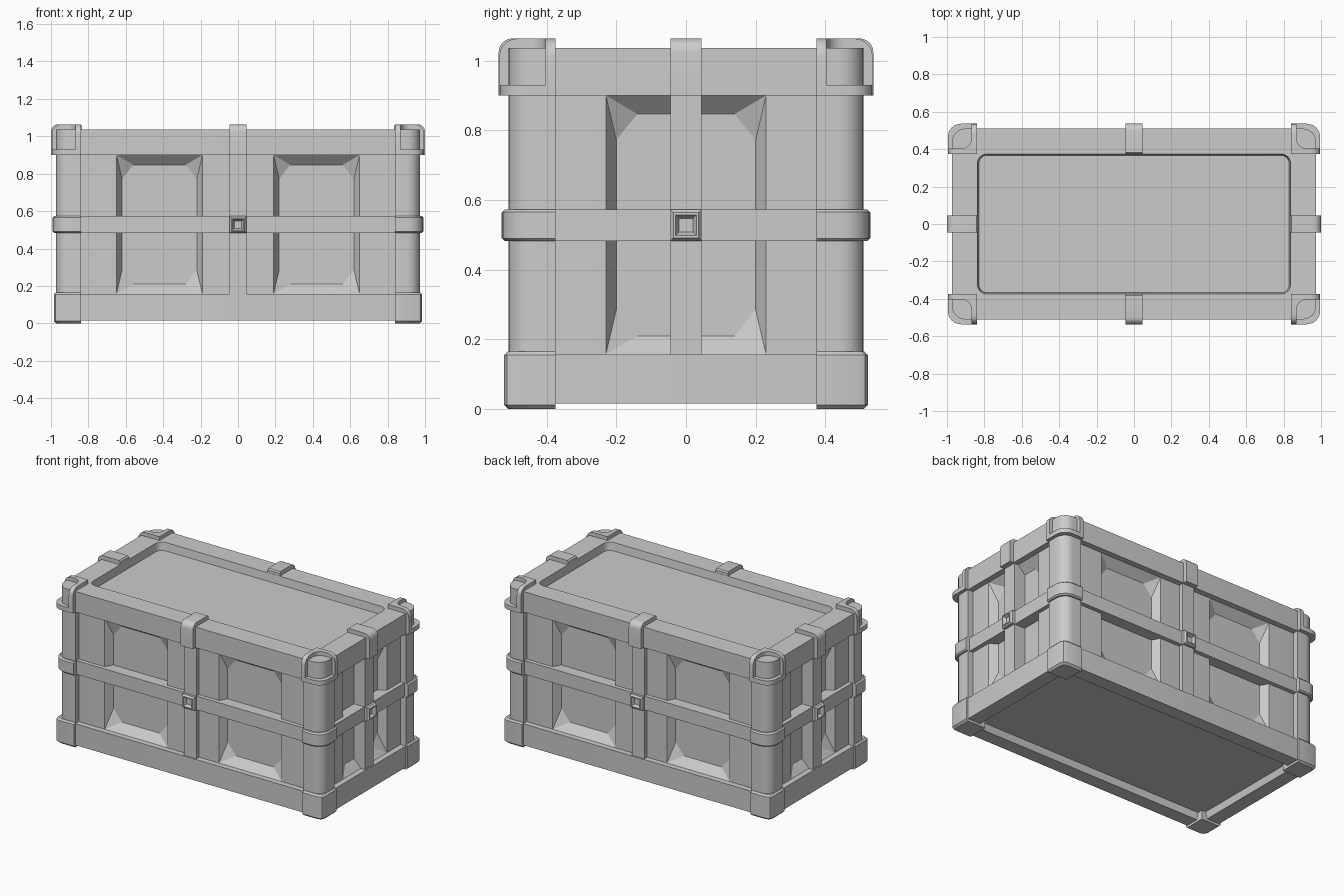
import bpy, bmesh
from math import sin, cos, pi, radians

if "Cube" in bpy.data.objects:
    bpy.data.objects.remove(bpy.data.objects["Cube"])


def finish(name, bm):
    bmesh.ops.recalc_face_normals(bm, faces=bm.faces[:])
    me = bpy.data.meshes.new(name)
    bm.to_mesh(me)
    bm.free()
    ob = bpy.data.objects.new(name, me)
    bpy.context.collection.objects.link(ob)
    return ob


def loft(name, rings):
    """Skin a stack of equal-length point rings and cap both ends."""
    bm = bmesh.new()
    vs = [[bm.verts.new(p) for p in r] for r in rings]
    n = len(rings[0])
    for a, b in zip(vs, vs[1:]):
        for i in range(n):
            j = (i + 1) % n
            bm.faces.new((a[i], a[j], b[j], b[i]))
    bm.faces.new(vs[0])
    bm.faces.new(vs[-1])
    return finish(name, bm)


def rrect(hx, hy, r, z, seg=6):
    pts = []
    for k, (sx, sy) in enumerate([(1, 1), (-1, 1), (-1, -1), (1, -1)]):
        for i in range(seg + 1):
            a = (k + i / seg) * pi / 2
            pts.append((sx * (hx - r) + r * cos(a), sy * (hy - r) + r * sin(a), z))
    return pts


IX, IY = 0.84, 0.374     # inner edges of the corner parts


def quarter(sx, sy, x1, y1, r, z, seg=6):
    pts = [(IX, IY), (x1, IY)]
    pts += [(x1 - r + r * cos(i / seg * pi / 2), y1 - r + r * sin(i / seg * pi / 2))
            for i in range(seg + 1)]
    pts.append((IX, y1))
    return [(sx * x, sy * y, z) for x, y in pts]


def cut(ob, cutter):
    m = ob.modifiers.new("cut", 'BOOLEAN')
    m.operation, m.solver, m.object = 'DIFFERENCE', 'EXACT', cutter
    bpy.context.view_layer.objects.active = ob
    bpy.ops.object.modifier_apply(modifier=m.name)
    bpy.data.objects.remove(cutter)


def side_point(side, u, d, z):
    """Side 0 front, 1 back, 2 right, 3 left: u along, d outward."""
    return [(u, -d, z), (u, d, z), (d, u, z), (-d, u, z)][side]


HX, HY = 0.935, 0.472

# inset wall core
core = loft("wall_core", [rrect(HX, HY, 0.02, z) for z in (0.08, 0.97)])


# tapered panel recesses with clipped inner corners
def panel_cutter(side, c):
    h = HY if side < 2 else HX
    bm = bmesh.new()
    z0, z1 = 0.157, 0.90
    for s in (-1, 1):
        for z in (z0, z1):
            for d in (h, h + 0.05):
                bm.verts.new(side_point(side, c + s * 0.23, d, z))
        for du, dz in ((0.2, 0.075), (0.14, 0.0)):
            for z in (z0 + 0.053 + dz, z1 - 0.053 - dz):
                bm.verts.new(side_point(side, c + s * du, h - 0.05, z))
    bmesh.ops.convex_hull(bm, input=bm.verts[:])
    return finish("panel_cutter", bm)


for side, c in [(0, -0.42), (0, 0.42), (1, -0.42), (1, 0.42), (2, 0), (3, 0)]:
    cut(core, panel_cutter(side, c))

# base and lid rims with recessed faces
loft("base_rim", [rrect(0.87, 0.41, 0.02, 0.06), rrect(0.88, 0.42, 0.02, 0.015),
                  rrect(0.973, 0.51, 0.06, 0.015), rrect(0.973, 0.51, 0.06, 0.157)])
loft("lid_rim", [rrect(0.973, 0.51, 0.07, 0.90), rrect(0.973, 0.51, 0.07, 1.037),
                 rrect(0.837, 0.374, 0.05, 1.037), rrect(0.83, 0.367, 0.045, 0.985)])

# middle band
loft("middle_band", [rrect(0.962, 0.499, 0.02, z) for z in (0.482, 0.573)])

# corner posts, band wraps, feet and lid brackets
for sx in (-1, 1):
    for sy in (-1, 1):
        loft("corner_post", [quarter(sx, sy, 0.973, 0.51, 0.07, z) for z in (0.1, 0.95)])
        loft("band_corner", [quarter(sx, sy, 0.99 - i, 0.528 - i, 0.08, z) for i, z in
                             ((0.008, 0.482), (0, 0.49), (0, 0.565), (0.008, 0.573))])
        loft("corner_foot", [quarter(sx, sy, 0.985 - i, 0.522 - i, 0.03, z, 2) for i, z in
                             ((0.012, 0.0), (0, 0.012), (0, 0.155), (0.01, 0.165))])
        rings = [quarter(sx, sy, 0.995, 0.536, 0.07, 0.90)]
        for i in range(6):
            a = i / 5 * pi / 2
            e = 0.05 * (1 - cos(a))
            rings.append(quarter(sx, sy, 0.995 - e, 0.536 - e, 0.07, 1.013 + 0.05 * sin(a)))
        bracket = loft("lid_corner_bracket", rings)
        px, py, r = 0.87, 0.404, 0.05
        prof = [(1.1, py), (1.1, 0.65), (px, 0.65)]
        prof += [(px + r - r * cos(i / 6 * pi / 2), py + r - r * sin(i / 6 * pi / 2))
                 for i in range(7)]
        cut(bracket, loft("pocket_cutter", [[(sx * x, sy * y, z) for x, y in prof]
                                            for z in (0.93, 1.2)]))

# vertical straps, hooked lid straps and clasps on each side
for side in range(4):
    end, rim, inner = ((0.538, 0.51, 0.375) if side < 2 else (1.0, 0.973, 0.835))
    w = 0.045
    bar = [(rim - 0.1, 0.12), (rim - 0.008, 0.12), (rim - 0.008, 0.93), (rim - 0.1, 0.93)]
    loft("vertical_strap", [[side_point(side, u, d, z) for d, z in bar] for u in (-w, w)])
    r = 0.04
    hook = [(inner, 1.03), (rim - 0.03, 0.90), (end, 0.90)]
    hook = [(rim - 0.03, 1.0), (rim - 0.03, 0.90), (end, 0.90)]
    hook += [(end - r + r * cos(i / 5 * pi / 2), 1.064 - r + r * sin(i / 5 * pi / 2))
             for i in range(6)]
    hook += [(inner + 0.008, 1.064), (inner, 1.056), (inner, 1.0)]
    loft("lid_strap", [[side_point(side, u, d, z) for d, z in hook] for u in (-w, w)])
    zc = 0.5275
    steps = [(w, -0.05), (w, 0.008), (0.036, 0.02), (0.03, 0.02), (0.02, 0.0)]
    loft("clasp", [[side_point(side, a * h, rim + d, zc + b * h)
                    for a, b in ((-1, -1), (1, -1), (1, 1), (-1, 1))] for h, d in steps])

# soft shading on the rounded corners only
bpy.ops.object.select_all(action='SELECT')
bpy.ops.object.shade_smooth_by_angle(angle=radians(25))
